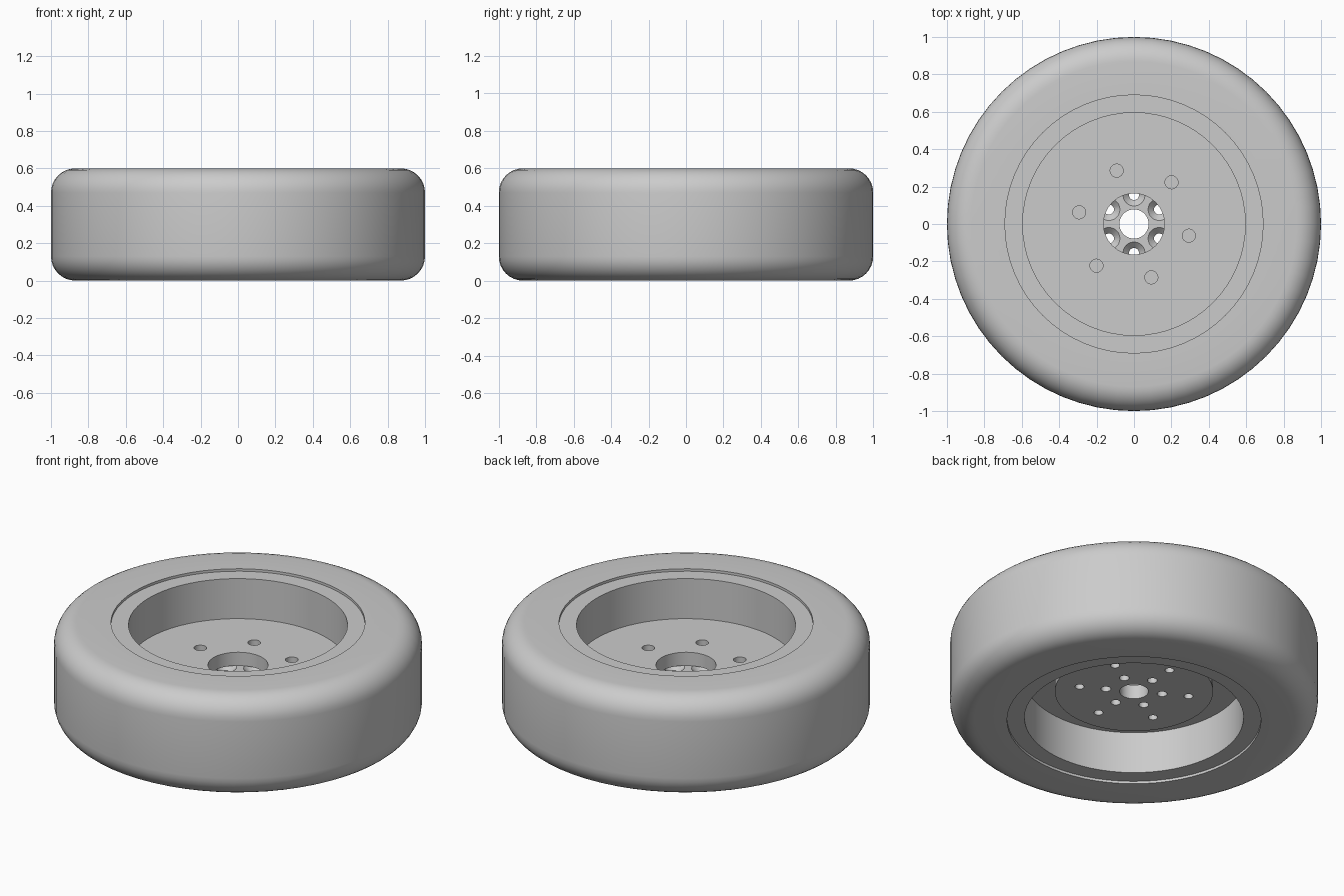
import bpy, bmesh, math
from mathutils import Matrix

cube = bpy.data.objects.get("Cube")
if cube:
    bpy.data.objects.remove(cube, do_unlink=True)

GREY = (0.6, 0.6, 0.6, 1.0)
mat = bpy.data.materials.new("light_grey")
mat.use_nodes = True
mat.diffuse_color = GREY
mat.node_tree.nodes["Principled BSDF"].inputs["Base Color"].default_value = GREY


def lathe(bm, profile, steps, offset=(0, 0, 0)):
    """Revolve a closed (radius, height) profile about z, then move it."""
    part = bmesh.new()
    verts = [part.verts.new((r, 0, z)) for r, z in profile]
    edges = [part.edges.new((verts[i - 1], verts[i])) for i in range(len(verts))]
    bmesh.ops.spin(part, geom=verts + edges, cent=(0, 0, 0), axis=(0, 0, 1),
                   angle=math.tau, steps=steps, use_merge=False)
    bmesh.ops.remove_doubles(part, verts=part.verts, dist=1e-5)
    bmesh.ops.delete(part, geom=[e for e in part.edges if not e.link_faces], context='EDGES')
    bmesh.ops.recalc_face_normals(part, faces=part.faces)
    bmesh.ops.transform(part, matrix=Matrix.Translation(offset), verts=part.verts)
    temp = bpy.data.meshes.new("temp")
    part.to_mesh(temp)
    part.free()
    bm.from_mesh(temp)
    bpy.data.meshes.remove(temp)


def make_object(name, bm):
    mesh = bpy.data.meshes.new(name)
    bm.to_mesh(mesh)
    bm.free()
    mesh.materials.append(mat)
    ob = bpy.data.objects.new(name, mesh)
    bpy.context.collection.objects.link(ob)
    return ob


def revolved(name, profile, steps):
    bm = bmesh.new()
    lathe(bm, profile, steps)
    return make_object(name, bm)


def hole_ring(bm, profile, radius, start):
    """Six cutters on a bolt circle."""
    for i in range(6):
        a = math.radians(start + 60 * i)
        lathe(bm, profile, 24, (radius * math.cos(a), radius * math.sin(a), 0))


def cut(ob, cutter_bm):
    """Subtract the cutters and keep only the finished mesh."""
    cutter = make_object("hole_cutter", cutter_bm)
    cutter.hide_render = True
    mod = ob.modifiers.new("holes", 'BOOLEAN')
    mod.operation = 'DIFFERENCE'
    mod.solver = 'EXACT'
    mod.object = cutter
    deps = bpy.context.evaluated_depsgraph_get()
    mesh = bpy.data.meshes.new_from_object(ob.evaluated_get(deps))
    ob.modifiers.clear()
    ob.data = mesh
    bpy.data.objects.remove(cutter, do_unlink=True)


def rod(radius, low, high):
    return [(0, low), (radius, low), (radius, high), (0, high)]


HEIGHT, ROUND, LIP = 0.6, 0.13, 0.015
DISC_TOP, DISC_LOW, HUB_LOW = 0.345, 0.265, 0.18

# Tyre with rounded shoulders
tyre_profile = [(0.69, 0)]
for z, start in ((ROUND, -90), (HEIGHT - ROUND, 0)):
    for i in range(9):
        a = math.radians(start + 90 * i / 8)
        tyre_profile.append((1 - ROUND + ROUND * math.cos(a), z + ROUND * math.sin(a)))
tyre_profile.append((0.69, HEIGHT))
tyre = revolved("tyre", tyre_profile, 64)

# Rim barrel, set slightly below the tyre sides
rim = revolved("rim_barrel", [(0.595, LIP), (0.71, LIP), (0.71, HEIGHT - LIP),
                              (0.595, HEIGHT - LIP)], 64)

# Wheel disc with a centre opening and bolt holes
disc = revolved("wheel_disc", [(0.163, DISC_LOW), (0.61, DISC_LOW),
                               (0.61, DISC_TOP), (0.163, DISC_TOP)], 64)
bm = bmesh.new()
hole_ring(bm, rod(0.035, DISC_LOW - 0.05, DISC_TOP + 0.05), 0.3, 48)
cut(disc, bm)

# Hub plate behind the disc, with countersunk inner holes and plain outer holes
hub = revolved("hub_plate", [(0.078, HUB_LOW), (0.43, HUB_LOW),
                             (0.43, DISC_LOW), (0.078, DISC_LOW)], 64)
bm = bmesh.new()
hole_ring(bm, [(0, HUB_LOW - 0.02), (0.027, HUB_LOW - 0.02), (0.027, DISC_LOW - 0.032),
               (0.069, DISC_LOW + 0.01), (0, DISC_LOW + 0.01)], 0.155, 30)
hole_ring(bm, rod(0.025, HUB_LOW - 0.02, DISC_LOW + 0.02), 0.3, 30)
cut(hub, bm)

# Smooth curved walls, keep rims and hole edges sharp
bpy.ops.object.select_all(action='DESELECT')
for ob in (tyre, rim, disc, hub):
    ob.select_set(True)
bpy.context.view_layer.objects.active = tyre
bpy.ops.object.shade_smooth_by_angle(angle=math.radians(30))
